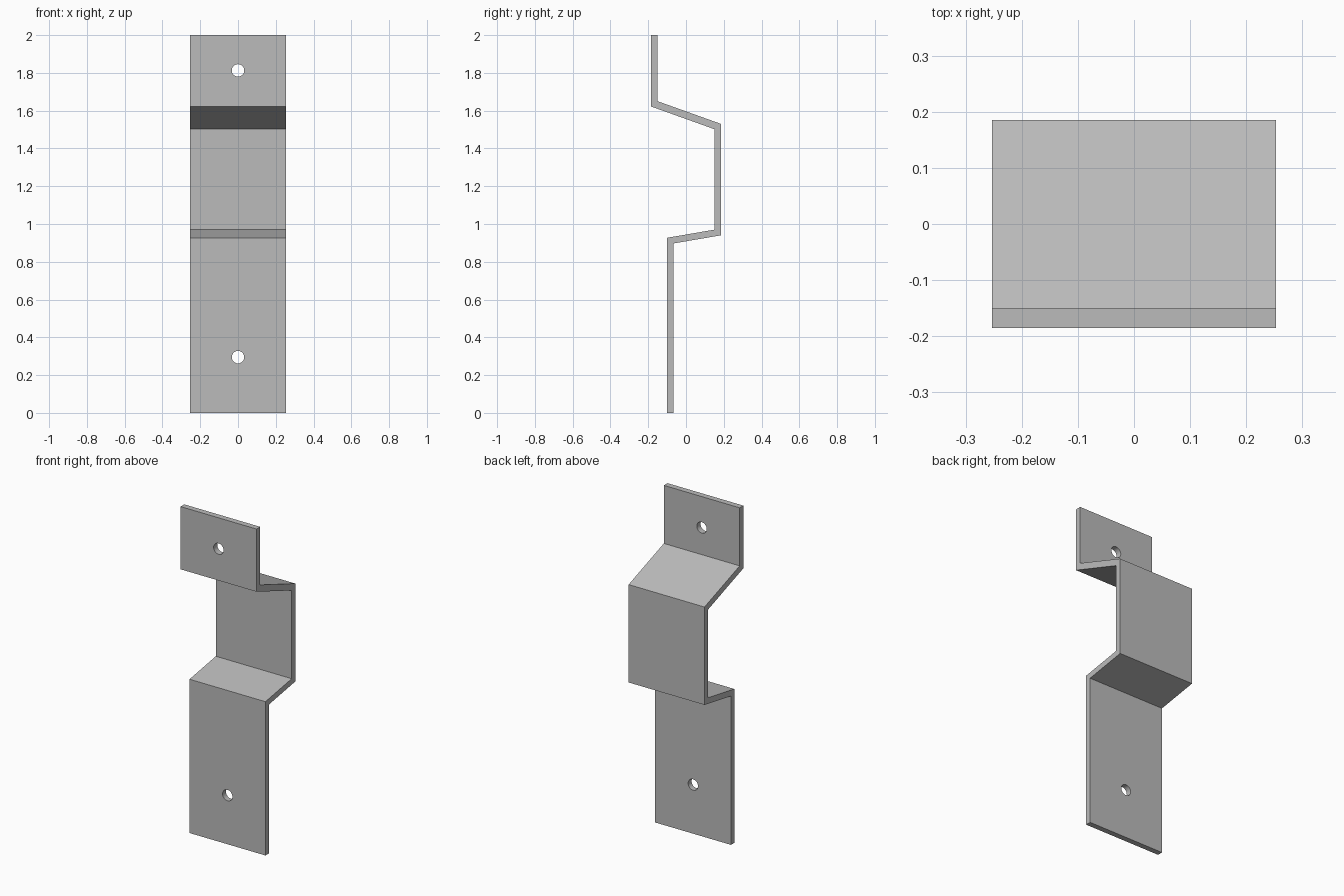
import bpy
import bmesh
from math import radians

cube = bpy.data.objects.get("Cube")
if cube:
    bpy.data.objects.remove(cube, do_unlink=True)

HALF_WIDTH = 0.253
HOLE_RADIUS = 0.033
HOLE_HEIGHTS = (0.295, 1.813)

# Sheet metal colour
metal = bpy.data.materials.new("grey metal")
grey = (0.5, 0.5, 0.5, 1)
metal.diffuse_color = grey
metal.use_nodes = True
metal.node_tree.nodes["Principled BSDF"].inputs["Base Color"].default_value = grey

# Bent strip: side profile (y, z), front line downwards then back line upwards
front_line = [(-0.185, 2), (-0.185, 1.622), (0.15, 1.502),
              (0.15, 0.97), (-0.1, 0.927), (-0.1, 0)]
back_line = [(-0.067, 0), (-0.067, 0.897), (0.185, 0.94),
             (0.185, 1.53), (-0.15, 1.65), (-0.15, 2)]

bm = bmesh.new()
side = bm.faces.new([bm.verts.new((-HALF_WIDTH, y, z)) for y, z in front_line + back_line])
extruded = bmesh.ops.extrude_face_region(bm, geom=[side])
moved = [v for v in extruded["geom"] if isinstance(v, bmesh.types.BMVert)]
bmesh.ops.translate(bm, verts=moved, vec=(2 * HALF_WIDTH, 0, 0))
bmesh.ops.recalc_face_normals(bm, faces=bm.faces)
mesh = bpy.data.meshes.new("bracket_strip")
bm.to_mesh(mesh)
bm.free()
mesh.materials.append(metal)
strip = bpy.data.objects.new("bracket_strip", mesh)
bpy.context.collection.objects.link(strip)


def drill_hole(z):
    """Cut a round screw hole through the strip from front to back."""
    bpy.ops.mesh.primitive_cylinder_add(vertices=32, radius=HOLE_RADIUS, depth=1,
                                        location=(0, 0, z), rotation=(radians(90), 0, 0))
    cutter = bpy.context.object
    cutter.name = "hole_cutter"
    cutter.hide_render = True
    cutter.data.materials.append(metal)
    cut = strip.modifiers.new("screw_hole", "BOOLEAN")
    cut.operation = "DIFFERENCE"
    cut.solver = "EXACT"
    cut.object = cutter
    bpy.context.view_layer.objects.active = strip
    bpy.ops.object.modifier_apply(modifier=cut.name)
    bpy.data.objects.remove(cutter, do_unlink=True)


# Screw holes in the lower and upper flanges
for height in HOLE_HEIGHTS:
    drill_hole(height)

# Smooth hole walls, crisp bends
bpy.ops.object.select_all(action="DESELECT")
strip.select_set(True)
bpy.context.view_layer.objects.active = strip
bpy.ops.object.shade_smooth_by_angle(angle=radians(15))
